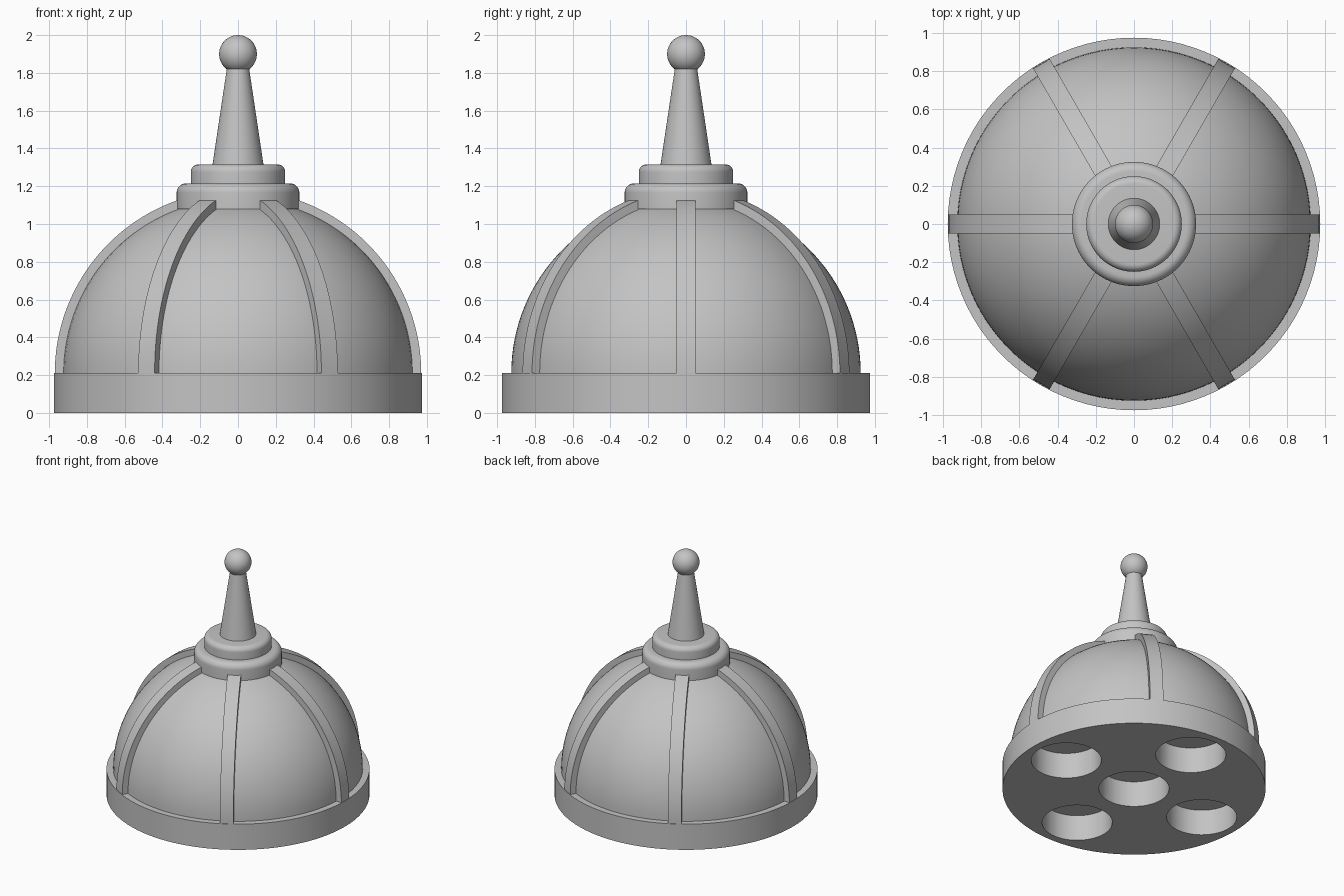
import bpy, bmesh, math
from mathutils import Matrix

if "Cube" in bpy.data.objects:
    bpy.data.objects.remove(bpy.data.objects["Cube"])

SEG = 96
grey = bpy.data.materials.new("plain grey")
grey.diffuse_color = (0.55, 0.55, 0.55, 1)
grey.use_nodes = True
grey.node_tree.nodes["Principled BSDF"].inputs["Base Color"].default_value = grey.diffuse_color


def finish(name, bm):
    bmesh.ops.remove_doubles(bm, verts=bm.verts, dist=1e-5)
    bmesh.ops.recalc_face_normals(bm, faces=bm.faces)
    me = bpy.data.meshes.new(name)
    bm.to_mesh(me)
    bm.free()
    me.materials.append(grey)
    ob = bpy.data.objects.new(name, me)
    bpy.context.collection.objects.link(ob)
    return ob


def smooth(ob):
    bpy.ops.object.select_all(action='DESELECT')
    ob.select_set(True)
    bpy.context.view_layer.objects.active = ob
    bpy.ops.object.shade_smooth_by_angle(angle=math.radians(30))


def lathe(name, profile, seg=SEG):
    """Revolve (radius, height) points round the z axis."""
    bm = bmesh.new()
    vs = [bm.verts.new((r, 0, z)) for r, z in profile]
    es = [bm.edges.new(p) for p in zip(vs, vs[1:])]
    bmesh.ops.spin(bm, geom=vs + es, axis=(0, 0, 1), cent=(0, 0, 0),
                   angle=math.tau, steps=seg, use_merge=True)
    return finish(name, bm)


def arc(r, z, radius, a0, a1, n):
    """Arc points in the radius/height plane, angles in degrees."""
    out = []
    for i in range(n + 1):
        a = math.radians(a0 + (a1 - a0) * i / n)
        out.append((r + radius * math.cos(a), z + radius * math.sin(a)))
    return out


BASE_R, BASE_H, DOME_R, RIB_R = 0.975, 0.21, 0.925, 0.97

# Base disc with five round sockets cut through from below
base = lathe("base", [(0, 0), (BASE_R, 0), (BASE_R, BASE_H), (0, BASE_H)])
bm = bmesh.new()
spots = [(0, 0), (0.655, 0), (-0.655, 0), (0, 0.655), (0, -0.655)]
for x, y in spots:
    bmesh.ops.create_cone(bm, cap_ends=True, segments=64, radius1=0.26, radius2=0.26,
                          depth=0.8, matrix=Matrix.Translation((x, y, 0.1)))
cutter = finish("socket_cutter", bm)
cutter.hide_render = True
mod = base.modifiers.new("sockets", 'BOOLEAN')
mod.operation = 'DIFFERENCE'
mod.solver = 'EXACT'
mod.object = cutter
bpy.context.view_layer.objects.active = base
bpy.ops.object.modifier_apply(modifier=mod.name)
bpy.data.objects.remove(cutter)
smooth(base)

# Dome, closed underneath
smooth(lathe("dome", [(0, BASE_H)] + arc(0, BASE_H, DOME_R, 0, 90, 32)))

# Six curved ribs over the dome
outer = arc(0, BASE_H, RIB_R, 0, 78, 32)
inner = arc(0, BASE_H, DOME_R - 0.04, 78, 0, 32)
for k in range(6):
    bm = bmesh.new()
    face = bm.faces.new([bm.verts.new((r, -0.05, z)) for r, z in outer + inner])
    ext = bmesh.ops.extrude_face_region(bm, geom=[face], use_keep_orig=True)
    moved = [v for v in ext["geom"] if isinstance(v, bmesh.types.BMVert)]
    bmesh.ops.translate(bm, verts=moved, vec=(0, 0.1, 0))
    bmesh.ops.rotate(bm, verts=bm.verts, cent=(0, 0, 0),
                     matrix=Matrix.Rotation(k * math.pi / 3, 3, 'Z'))
    smooth(finish(f"rib_{k + 1}", bm))

# Two stacked collars with rounded upper rims
for name, r, z0, z1, b in (("lower_collar", 0.325, 1.08, 1.215, 0.05),
                           ("upper_collar", 0.25, 1.20, 1.315, 0.04)):
    smooth(lathe(name, [(0, z0), (r, z0)] + arc(r - b, z1 - b, b, 0, 90, 8) + [(0, z1)]))

# Tapered spire and ball finial
smooth(lathe("spire", [(0, 1.30), (0.137, 1.30), (0.058, 1.83), (0, 1.83)], 64))
smooth(lathe("finial_ball", arc(0, 1.9, 0.1, -90, 90, 24), 48))
